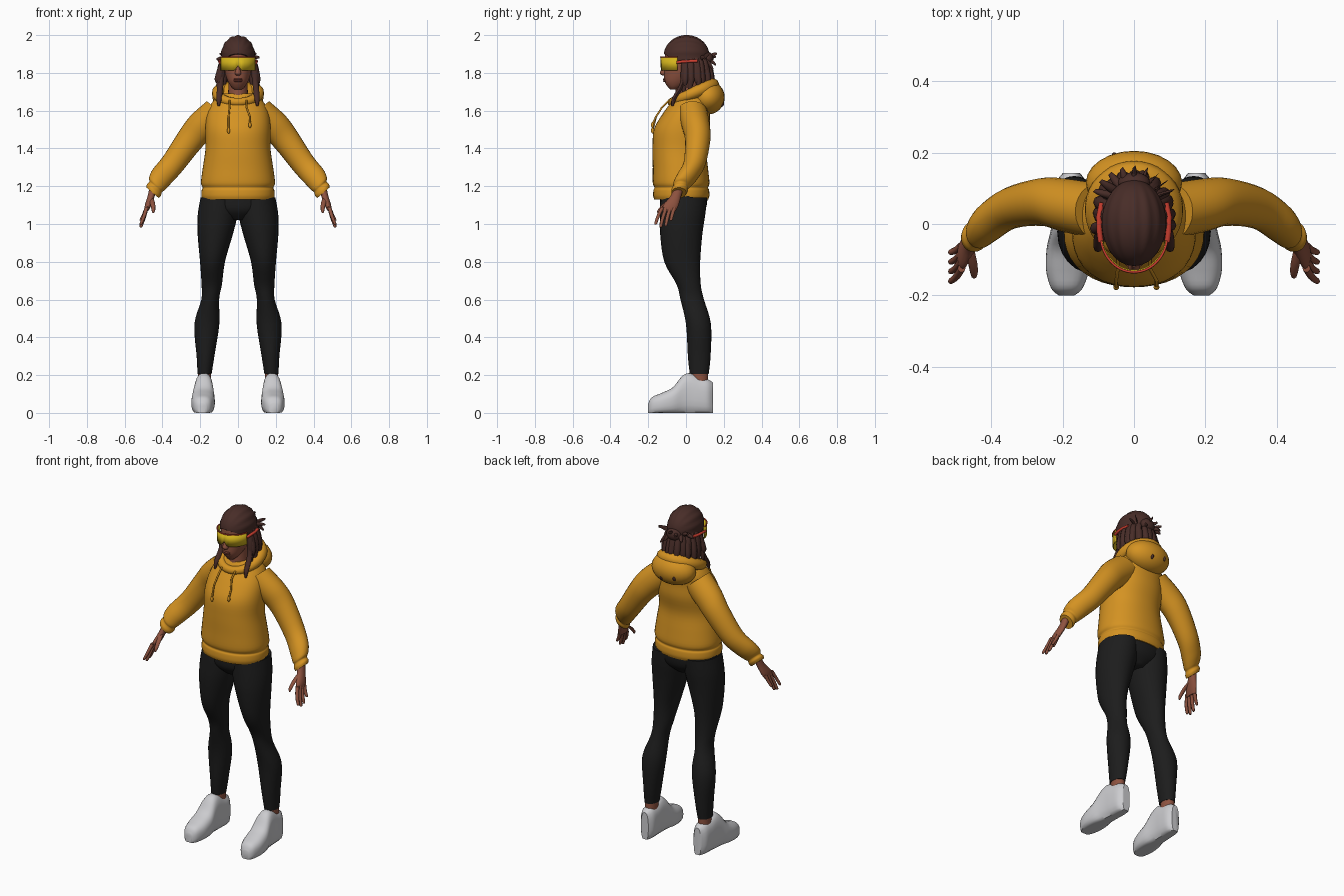
import bpy
import bmesh
import random
from math import sin, cos, pi, radians, atan2
from mathutils import Vector

random.seed(4)
old_cube = bpy.data.objects.get("Cube")
if old_cube:
    bpy.data.objects.remove(old_cube, do_unlink=True)

X, Y, Z = Vector((1, 0, 0)), Vector((0, 1, 0)), Vector((0, 0, 1))
made = []


def material(name, red, green, blue):
    mat = bpy.data.materials.new(name)
    mat.use_nodes = True
    colour = (red, green, blue, 1)
    mat.diffuse_color = colour
    mat.node_tree.nodes["Principled BSDF"].inputs["Base Color"].default_value = colour
    return mat


orange = material("hoodie orange", .66, .29, .016)
black = material("legging black", .012, .012, .012)
white = material("shoe white", .6, .6, .62)
skin = material("skin brown", .27, .085, .05)
lip = material("lip brown", .2, .05, .035)
hair = material("hair brown", .065, .026, .021)
yellow = material("lens yellow", .66, .46, .012)
red = material("strap red", .62, .05, .03)


def finish(name, bm, mat):
    """Turn a bmesh into a named, coloured object."""
    bmesh.ops.recalc_face_normals(bm, faces=bm.faces)
    mesh = bpy.data.meshes.new(name)
    bm.to_mesh(mesh)
    bm.free()
    mesh.materials.append(mat)
    obj = bpy.data.objects.new(name, mesh)
    bpy.context.collection.objects.link(obj)
    made.append(obj)
    return obj


def smooth_path(rings, steps):
    """Catmull-Rom interpolation through the given rings."""
    out = []
    last = len(rings) - 1
    for i in range(last):
        a, b, c, d = (rings[min(max(k, 0), last)] for k in (i - 1, i, i + 1, i + 2))
        for s in range(steps):
            t = s / steps
            out.append([q + t * (r - p) / 2 + t * t * (p - 2.5 * q + 2 * r - e / 2)
                        + t ** 3 * (3 * q - 3 * r + e - p) / 2
                        for p, q, r, e in zip(a, b, c, d)])
    return out + [list(rings[-1])]


def loft(name, strips, mat, u=X, v=Y, n=24, power=2, steps=4, side=1, floor=False):
    """Skin rings (x, y, z, radius along u, radius along v) into closed tubes."""
    bm = bmesh.new()
    for rings in strips:
        loops = []
        for x, y, z, ru, rv in smooth_path(rings, steps):
            loop = []
            for k in range(n):
                c, s = cos(2 * pi * k / n), sin(2 * pi * k / n)
                f = (abs(c) ** power + abs(s) ** power) ** (-1 / power)
                p = Vector((x, y, z)) + u * (ru * c * f) + v * (rv * s * f)
                if floor:
                    p.z = max(p.z, 0)
                loop.append(bm.verts.new((p.x * side, p.y, p.z)))
            loops.append(loop)
        for a, b in zip(loops, loops[1:]):
            for k in range(n):
                bm.faces.new((a[k], a[k - 1], b[k - 1], b[k]))
        bm.faces.new(loops[0])
        bm.faces.new(loops[-1])
    return finish(name, bm, mat)


def ball(name, centre, radii, mat):
    bm = bmesh.new()
    bmesh.ops.create_uvsphere(bm, u_segments=24, v_segments=16, radius=1)
    for vert in bm.verts:
        vert.co = Vector(p * r for p, r in zip(vert.co, radii)) + Vector(centre)
    return finish(name, bm, mat)


def tube(name, points, mat, size, cyclic=False, radius=lambda i: 1):
    """Sweep a round section along points."""
    curve = bpy.data.curves.new(name, "CURVE")
    curve.dimensions = "3D"
    curve.bevel_depth, curve.bevel_resolution = size, 3
    curve.use_fill_caps = True
    line = curve.splines.new("POLY")
    line.points.add(len(points) - 1)
    for i, p in enumerate(points):
        line.points[i].co = (*p, 1)
        line.points[i].radius = radius(i)
    line.use_cyclic_u = cyclic
    temp = bpy.data.objects.new(name, curve)
    bm = bmesh.new()
    bpy.context.collection.objects.link(temp)
    mesh = temp.evaluated_get(bpy.context.evaluated_depsgraph_get()).to_mesh()
    bm.from_mesh(mesh)
    bpy.data.objects.remove(temp, do_unlink=True)
    return finish(name, bm, mat)


# Hoodie body with ribbed hem
loft("hoodie_body", [[(0, y, z, rx, ry) for y, z, rx, ry in (
    (-.025, 1.13, .188, .143), (-.025, 1.15, .194, .149), (-.025, 1.18, .192, .147),
    (-.025, 1.193, .187, .142), (-.026, 1.22, .196, .15), (-.03, 1.3, .186, .146),
    (-.035, 1.4, .172, .142), (-.022, 1.5, .173, .148), (0, 1.58, .165, .126),
    (.025, 1.64, .14, .108), (.03, 1.69, .09, .08))]], orange, n=40, power=2.2)

# Hood: rolled collar around the neck and a bag hanging behind
turns = [2 * pi * i / 40 for i in range(40)]
tube("hood_collar", [(.108 * sin(a), .032 - .107 * cos(a), 1.69 - .045 * cos(a)) for a in turns],
     orange, .03, True, lambda i: 1.02 - .25 * cos(turns[i]))
ball("hood_bag", (0, .115, 1.67), (.135, .09, .09), orange)

# Drawstrings with knotted ends
for word, x0, x1, low in (("right", -.045, -.05, 1.5), ("left", .045, .063, 1.53)):
    tube(word + "_drawstring", [(x0, -.09, 1.655), (x0, -.125, 1.62), (x1, -.158, 1.57),
                                (x1, -.176, low)], orange, .005)
    ball(word + "_drawstring_knot", (x1, -.177, low - .006), (.008, .008, .016), orange)

# Leggings hip section
loft("legging_hips", [[(0, -.015, 1.02, .05, .07), (0, -.015, 1.07, .165, .115),
                       (0, -.012, 1.13, .195, .125), (0, -.015, 1.18, .18, .12)]], black, n=32)

for side, word in ((1, "left_"), (-1, "right_")):
    # Leg, ankle and shoe
    loft(word + "legging", [[
        (.177, .07, .205, .037, .05), (.172, .07, .3, .047, .06), (.165, .066, .47, .066, .066),
        (.147, .033, .6, .047, .062), (.139, .014, .68, .054, .064), (.135, -.02, .8, .066, .095),
        (.12, -.025, .95, .094, .112), (.108, -.018, 1.05, .105, .12),
        (.1, -.012, 1.14, .098, .123)]], black, side=side)
    loft(word + "ankle", [[(.176, .075, .1, .034, .042), (.177, .072, .23, .034, .045)]],
         skin, side=side)
    shoe = ((-.2, .05, .022), (-.18, .083, .044), (-.13, .105, .06), (-.07, .135, .061),
            (-.02, .195, .052), (.02, .21, .048), (.07, .19, .047), (.115, .178, .043),
            (.143, .16, .024))
    loft(word + "shoe", [[(.181 - .04 * y, y, top / 2 - .005, w, top / 2 + .005)
                          for y, top, w in shoe]], white, v=Z, power=2.7, side=side, floor=True)

    # Sleeve with cuff
    sleeve = ((.1, .035, 1.595, .085), (.19, .052, 1.52, .081), (.255, .062, 1.445, .073),
              (.345, .045, 1.32, .064), (.405, .006, 1.25, .061), (.43, -.019, 1.213, .053),
              (.436, -.027, 1.196, .043), (.445, -.033, 1.18, .048), (.452, -.038, 1.165, .043))
    loft(word + "sleeve", [[(x, y, z, r * .92, r) for x, y, z, r in sleeve]], orange,
         u=Y, v=Vector((.76, 0, .65)), side=side)

    # Hand with four fingers and a thumb
    loft(word + "palm", [[(.447, -.035, 1.2, .026, .021), (.459, -.053, 1.15, .028, .019),
                          (.476, -.08, 1.1, .041, .017), (.485, -.092, 1.07, .038, .011)]],
         skin, u=Y, v=X, n=16, side=side)
    fingers = []
    for i in range(4):
        y, drop = -.061 - .021 * i, (.05, .078, .085, .07)[i]
        fingers.append([(.483, y, 1.09, .011, .011),
                        (.498, y - .012 - .004 * i, 1.075 - drop / 2, .01, .01),
                        (.513, y - .018 - .006 * i, 1.073 - drop, .008, .008),
                        (.513, y - .019 - .006 * i, 1.067 - drop, .003, .003)])
    fingers.append([(.462, -.07, 1.14, .014, .012), (.452, -.11, 1.108, .013, .011),
                    (.448, -.14, 1.075, .01, .01), (.449, -.148, 1.058, .004, .004)])
    loft(word + "fingers", fingers, skin, n=10, steps=3, side=side)
    ball(word + "ear", (side * .076, .01, 1.835), (.012, .02, .032), skin)

# Neck and head
loft("neck", [[(0, .015, 1.6, .065, .075), (0, .005, 1.68, .053, .06),
               (0, .005, 1.8, .05, .06)]], skin)
loft("head", [[(0, y, z, rx, ry) for y, z, rx, ry in (
    (-.065, 1.712, .02, .018), (-.058, 1.728, .037, .04), (-.042, 1.755, .053, .072),
    (-.02, 1.79, .066, .097), (-.008, 1.83, .074, .107), (0, 1.87, .078, .112),
    (0, 1.92, .074, .104), (.005, 1.97, .04, .06))]], skin, n=32, power=2.15)
loft("nose", [[(0, -.112, 1.85, .008, .008), (0, -.117, 1.82, .011, .014),
               (0, -.12, 1.797, .017, .018), (0, -.114, 1.786, .01, .01)]], skin, n=12)
for word, z in (("upper", 1.766), ("lower", 1.757)):
    ball(word + "_lip", (0, -.111, z), (.024, .012, .006), lip)

# Wraparound visor lens, raised over the nose
bm = bmesh.new()
rows = []
for i in range(33):
    a = radians(-80 + 5 * i)
    x, y = .094 * sin(a), -.028 - .106 * cos(a)
    notch = .026 * max(0, 1 - abs(x) / .02)
    rows.append([bm.verts.new((x, y, z)) for z in (1.812 + notch, 1.882)])
for a, b in zip(rows, rows[1:]):
    bm.faces.new((a[0], b[0], b[1], a[1]))
lens = finish("visor_lens", bm, yellow)
shell = lens.modifiers.new("thickness", "SOLIDIFY")
shell.thickness = .006

# Visor rim and strap
arc = [radians(-80 + 5 * i) for i in range(33)]
tube("visor_rim", [(.094 * sin(a), -.028 - .107 * cos(a), 1.884) for a in arc], red, .0035)
for side, word in ((1, "left"), (-1, "right")):
    tube(word + "_visor_strap", [(side * .093, -.05, 1.855), (side * .097, -.02, 1.86),
                                 (side * .098, .02, 1.862), (side * .09, .06, 1.863)], red, .008)

# Hair cap with braided ridges, trimmed along the hairline
bm = bmesh.new()
bmesh.ops.create_uvsphere(bm, u_segments=64, v_segments=32, radius=1)
for vert in bm.verts:
    p = vert.co
    ridge = 1 + .022 * cos(14 * atan2(p.x, p.z)) * (1 - p.y ** 2)
    vert.co = (p.x * .09 * ridge, p.y * .121 * ridge + .003, p.z * .108 * ridge + 1.89)
cut = bmesh.ops.bisect_plane(bm, geom=bm.verts[:] + bm.edges[:] + bm.faces[:],
                             plane_co=(0, -.11, 1.897), plane_no=(0, -.6, -1), clear_outer=True)
bmesh.ops.holes_fill(bm, edges=bm.edges)
finish("hair_cap", bm, hair)

# Hanging locks around the sides and back, in two layers
locks = []
for layer in range(2):
    for i in range(13):
        a = radians(-14 + 208 * i / 12) + random.uniform(-.06, .06)
        c, s, low = cos(a), sin(a), 1.69 + .04 * layer + random.uniform(-.015, .02)
        spread = .006 * layer + random.uniform(0, .012)
        locks.append([(.07 * c, .02 + .085 * s, 1.89, .012, .012),
                      (.088 * c, .02 + .1 * s, 1.84, .018, .018),
                      ((.092 + spread) * c, .02 + (.105 + spread) * s, 1.77, .018, .018),
                      ((.095 + spread) * c, .02 + (.112 + spread) * s, low, .007, .007)])
# Tips that fall over the front of the collar
for s in (1, -1):
    locks.append([(s * .08, -.01, 1.83, .014, .014), (s * .093, -.02, 1.74, .016, .014),
                  (s * .1, -.062, 1.665, .014, .013), (s * .102, -.072, 1.625, .006, .006)])
loft("hair_locks", locks, hair, n=8, steps=3)

# Gathered knot with short stray ends at the back
ball("hair_knot", (0, .115, 1.875), (.045, .03, .036), hair)
ends = []
for i in range(9):
    a = radians(20 + 140 * i / 8)
    c, s, lift = cos(a), sin(a), random.uniform(-.035, .05)
    ends.append([(.05 * c, .06 + .04 * s, 1.87, .013, .013),
                 (.09 * c, .06 + .075 * s, 1.868 + lift / 2, .012, .012),
                 (.118 * c, .06 + .1 * s, 1.855 + lift, .006, .006)])
loft("hair_stray_ends", ends, hair, u=Vector((.7, .7, 0)), v=Z, n=8, steps=3)
for x, z in ((-.055, 1.65), (.03, 1.635)):
    ball("hair_tip_on_hood", (x, .187, z), (.009, .014, .015), hair)

# Smooth shading with sharp creases kept
bpy.ops.object.select_all(action="DESELECT")
for obj in made:
    obj.select_set(True)
bpy.context.view_layer.objects.active = made[0]
bpy.ops.object.shade_smooth_by_angle(angle=radians(50))
